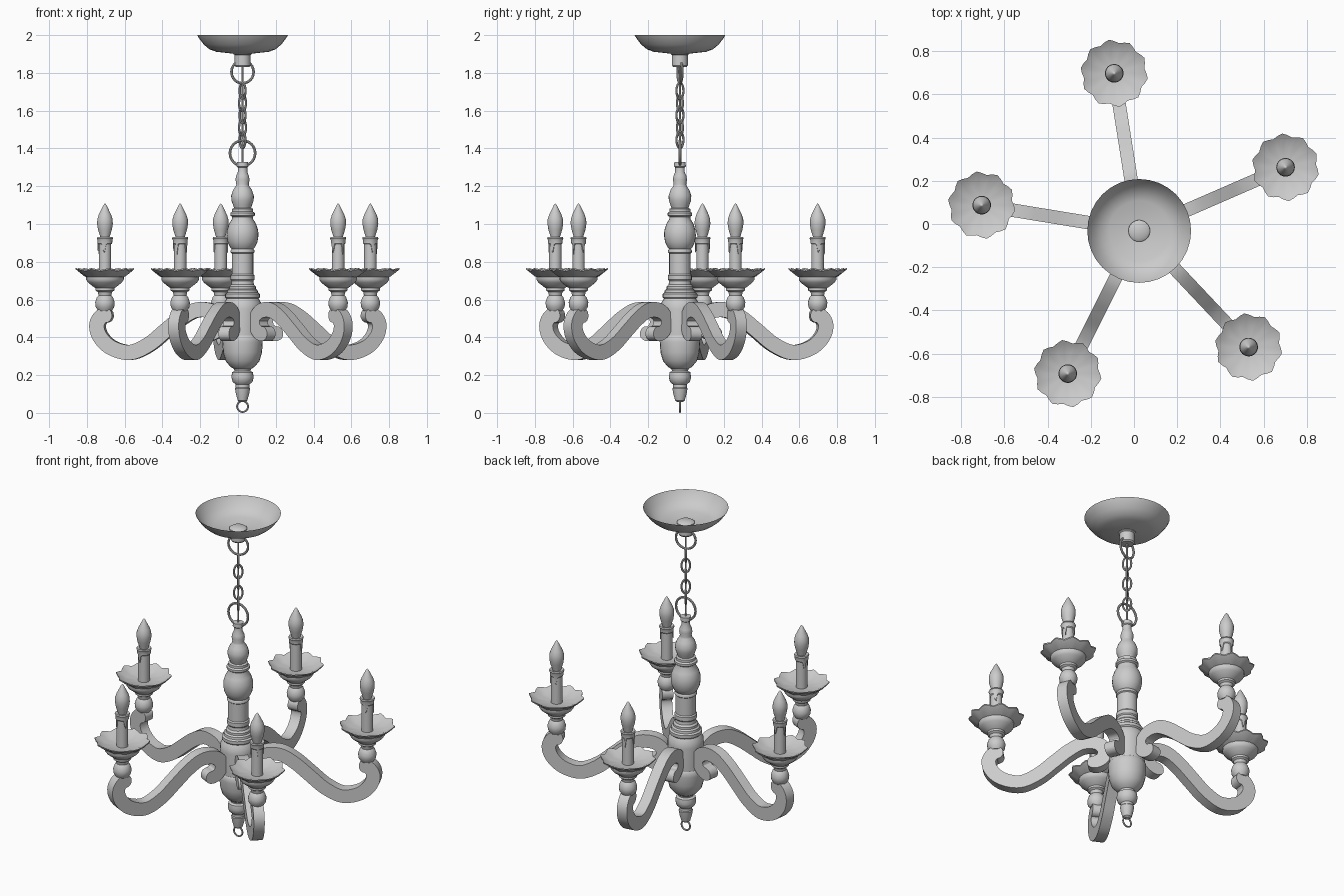
import bpy, bmesh, math
from mathutils import Vector, Matrix

if "Cube" in bpy.data.objects:
    bpy.data.objects.remove(bpy.data.objects["Cube"])

CX, CY = 0.024, -0.032
ANGLES = [99, 23.5, -46.7, -116.6, 170.7]
CANDLE_R = 0.738


def finish(name, bm, merge=True):
    if merge:
        bmesh.ops.remove_doubles(bm, verts=bm.verts, dist=1e-5)
    bmesh.ops.recalc_face_normals(bm, faces=bm.faces)
    me = bpy.data.meshes.new(name)
    bm.to_mesh(me)
    bm.free()
    me.shade_smooth()
    me.set_sharp_from_angle(angle=math.radians(35))
    ob = bpy.data.objects.new(name, me)
    bpy.context.collection.objects.link(ob)
    ob.location = (CX, CY, 0)
    return ob


def lathe(name, prof, seg=24, mod=None):
    """Revolve (r, z) points; mod(i, theta) returns extra (dr, dz)."""
    bm = bmesh.new()
    rings = []
    for i, (r, z) in enumerate(prof):
        ring = []
        for k in range(seg):
            t = 2 * math.pi * k / seg
            dr, dz = mod(i, t) if mod else (0, 0)
            ring.append(bm.verts.new(((r + dr) * math.cos(t), (r + dr) * math.sin(t), z + dz)))
        rings.append(ring)
    for a, b in zip(rings, rings[1:]):
        for k in range(seg):
            j = (k + 1) % seg
            bm.faces.new((a[k], a[j], b[j], b[k]))
    return finish(name, bm)


def link(name, z, R, r, stretch=1.0, turn=0.0):
    """Upright ring; turn spins it about the vertical axis."""
    bm = bmesh.new()
    n, m = 24, 8
    g = []
    for i in range(n):
        a = 2 * math.pi * i / n
        row = []
        for j in range(m):
            b = 2 * math.pi * j / m
            x = (R + r * math.cos(b)) * math.cos(a)
            zz = (R * stretch + r * math.cos(b)) * math.sin(a)
            row.append(bm.verts.new((x, r * math.sin(b), zz)))
        g.append(row)
    for i in range(n):
        for j in range(m):
            i2, j2 = (i + 1) % n, (j + 1) % m
            bm.faces.new((g[i][j], g[i2][j], g[i2][j2], g[i][j2]))
    ob = finish(name, bm)
    ob.location.z = z
    ob.rotation_euler.z = math.radians(turn)
    return ob


def spline(pts, steps=6):
    p = [Vector(q) for q in pts]
    p = [2 * p[0] - p[1]] + p + [2 * p[-1] - p[-2]]
    out = []
    for i in range(1, len(p) - 2):
        a, b, c, d = p[i - 1:i + 3]
        for s in range(steps):
            t = s / steps
            out.append(0.5 * (2 * b + (c - a) * t + (2 * a - 5 * b + 4 * c - d) * t * t
                              + (3 * b - a - 3 * c + d) * t ** 3))
    return out + [p[-2]]


def scroll_arm(name, pts, half=0.04, width=0.031):
    """Flat band swept along an S path with rounded ends."""
    path = spline(pts)
    dist = [0]
    for a, b in zip(path, path[1:]):
        dist.append(dist[-1] + (b - a).length)
    bm = bmesh.new()
    rows = []
    for i, p in enumerate(path):
        t = (path[min(i + 1, len(path) - 1)] - path[max(i - 1, 0)]).normalized()
        n = Vector((-t.y, t.x))
        s = min(1, min(dist[i], dist[-1] - dist[i]) / half)
        h = half * max(0.25, math.sqrt(1 - (1 - s) ** 2))
        u, v = p + n * h, p - n * h
        rows.append([bm.verts.new(c) for c in ((u.x, -width, u.y), (u.x, width, u.y),
                                              (v.x, width, v.y), (v.x, -width, v.y))])
    for a, b in zip(rows, rows[1:]):
        for k in range(4):
            j = (k + 1) % 4
            bm.faces.new((a[k], a[j], b[j], b[k]))
    bm.faces.new(rows[0])
    bm.faces.new(rows[-1])
    return finish(name, bm)


# Ceiling canopy (open bowl) with its hanging stub
lathe("ceiling_canopy", [(0.24, 2.0), (0.232, 1.985), (0.205, 1.95), (0.175, 1.925),
                         (0.14, 1.912), (0.05, 1.902)], 32)
lathe("canopy_stub", [(0, 1.92), (0.035, 1.92), (0.05, 1.91), (0.05, 1.9), (0.042, 1.895),
                      (0.042, 1.84), (0.036, 1.832), (0, 1.832)])

# Rings, chain and cable
link("upper_ring", 1.805, 0.06, 0.007, turn=12)
link("lower_ring", 1.375, 0.067, 0.007)
for i in range(5):
    link(f"chain_link_{i + 1}", 1.705 - i * 0.065, 0.024, 0.006, 1.8, 40 if i % 2 else -50)
lathe("cable", [(0.005, 1.84), (0.005, 1.32)], 8)

# Turned centre column
lathe("centre_column", [
    (0, 1.328), (0.03, 1.328), (0.031, 1.305), (0.025, 1.3), (0.025, 1.275), (0.034, 1.255),
    (0.037, 1.235), (0.033, 1.21), (0.036, 1.2), (0.05, 1.18), (0.06, 1.15), (0.059, 1.125),
    (0.05, 1.1), (0.045, 1.085), (0.056, 1.08), (0.056, 1.065), (0.065, 1.058), (0.065, 1.045),
    (0.055, 1.038), (0.055, 1.028), (0.072, 1.0), (0.083, 0.965), (0.084, 0.935), (0.079, 0.905),
    (0.065, 0.875), (0.058, 0.868), (0.063, 0.86), (0.063, 0.85), (0.057, 0.845), (0.057, 0.735),
    (0.063, 0.728), (0.063, 0.705), (0.058, 0.698), (0.06, 0.68), (0.07, 0.67), (0.07, 0.657),
    (0.08, 0.65), (0.082, 0.637), (0.092, 0.63), (0.092, 0.612), (0.085, 0.605), (0.1, 0.58),
    (0.102, 0.55), (0.1, 0.41), (0.107, 0.4), (0.107, 0.375), (0.103, 0.32), (0.09, 0.275),
    (0.065, 0.245), (0.045, 0.232), (0.042, 0.222), (0.055, 0.215), (0.059, 0.19), (0.053, 0.165),
    (0.036, 0.15), (0.036, 0.135), (0.04, 0.13), (0.035, 0.1), (0.025, 0.065), (0.015, 0.058), (0, 0.058)])
link("bottom_ring", 0.034, 0.029, 0.005)

# One arm with cup, drip dish, candle and bulb, then four linked copies
arm = scroll_arm("scroll_arm", [
    (0.215, 0.44), (0.175, 0.42), (0.133, 0.445), (0.125, 0.5), (0.17, 0.54), (0.25, 0.543),
    (0.33, 0.5), (0.41, 0.435), (0.5, 0.362), (0.6, 0.32), (0.7, 0.345), (0.762, 0.405),
    (0.777, 0.47), (0.745, 0.515), (0.7, 0.497)])
cup = lathe("candle_cup", [(0, 0.535), (0.036, 0.54), (0.049, 0.56), (0.052, 0.585), (0.043, 0.612),
                           (0.034, 0.622), (0.038, 0.64), (0.05, 0.648), (0.05, 0.66), (0.062, 0.668),
                           (0.09, 0.69), (0.1, 0.705), (0.1, 0.72), (0, 0.722)])
dish = lathe("drip_dish", [(0.07, 0.712), (0.105, 0.722), (0.149, 0.755), (0.149, 0.762),
                           (0.1, 0.732), (0.03, 0.728)], 40,
             lambda i, t: ((0, 0.004, 0.008, 0.008, 0.005, 0)[i] * math.cos(10 * t),
                           (0.005 * math.cos(10 * t) if i in (2, 3) else 0)))
candle = lathe("candle", [(0.033, 0.725), (0.033, 0.925), (0, 0.928)], 20)
# Wax collar with uneven drips
wax = lathe("wax_drips", [(0.034, 0.893), (0.0385, 0.898), (0.039, 0.915), (0.043, 0.924),
                          (0.04, 0.931), (0.02, 0.927)], 30,
            lambda i, t: (0, -0.055 * max(0, math.cos(3 * t + 1.5 * math.sin(t))) ** 6
                          if i < 2 else 0))
bulb = lathe("flame_bulb", [(0.022, 0.915), (0.026, 0.935), (0.037, 0.97), (0.042, 1.0), (0.041, 1.025),
                            (0.033, 1.05), (0.019, 1.078), (0.008, 1.1), (0, 1.11)], 20)

for n, deg in enumerate(ANGLES):
    a = math.radians(deg)
    for src in (arm, cup, dish, candle, wax, bulb):
        ob = src
        if n:
            ob = bpy.data.objects.new(f"{src.name}_{n + 1}", src.data)
            bpy.context.collection.objects.link(ob)
        r = 0 if src is arm else CANDLE_R
        ob.location = (CX + r * math.cos(a), CY + r * math.sin(a), 0)
        ob.rotation_euler.z = a
